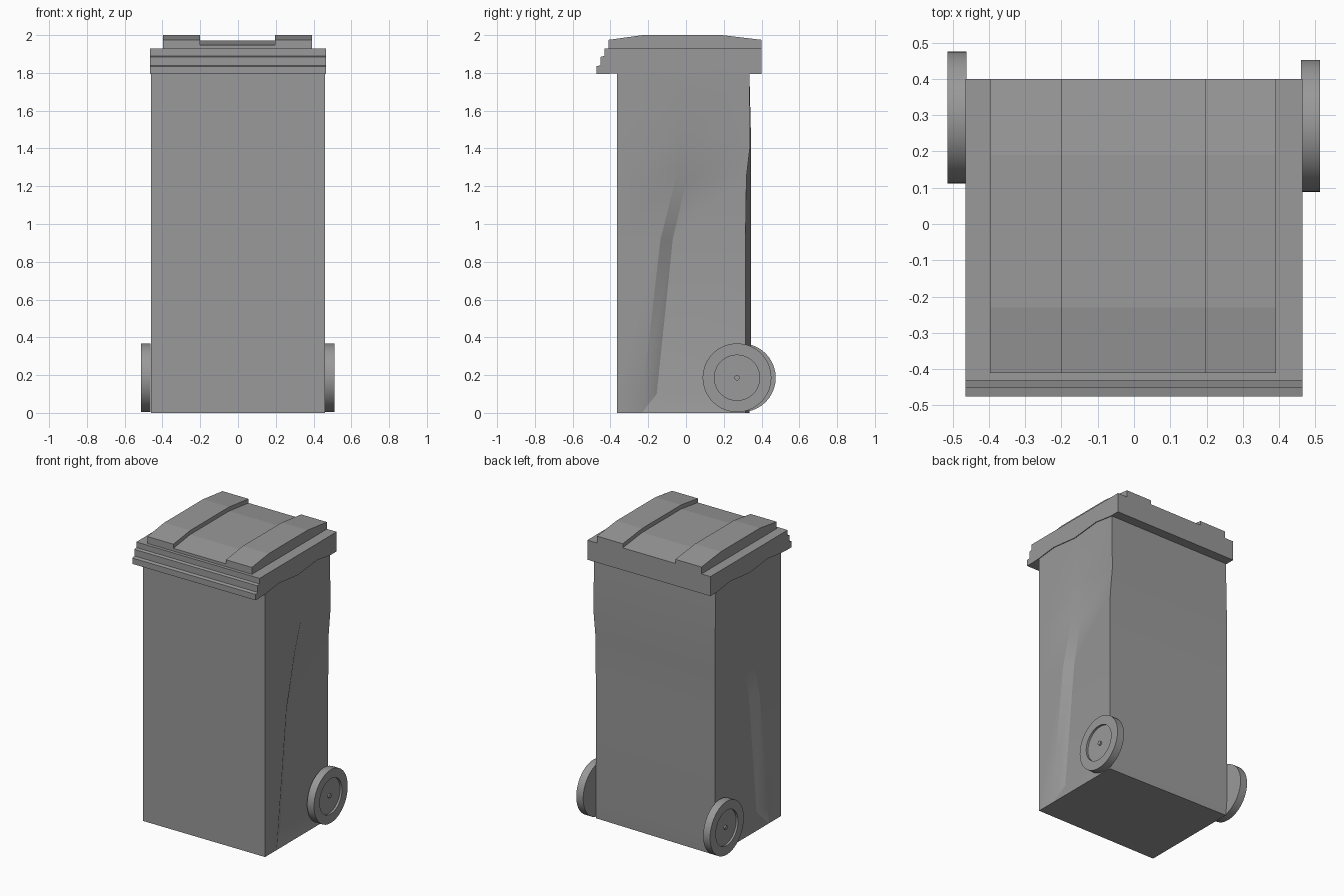
import bpy, bmesh, math

if "Cube" in bpy.data.objects:
    bpy.data.objects.remove(bpy.data.objects["Cube"])

grey = bpy.data.materials.new("bin_grey")
grey.use_nodes = True
colour = (0.32, 0.32, 0.32, 1)
grey.diffuse_color = colour
grey.node_tree.nodes["Principled BSDF"].inputs["Base Color"].default_value = colour


def finish(name, bm, smooth=None):
    bmesh.ops.recalc_face_normals(bm, faces=bm.faces[:])
    mesh = bpy.data.meshes.new(name)
    bm.to_mesh(mesh)
    bm.free()
    mesh.materials.append(grey)
    obj = bpy.data.objects.new(name, mesh)
    bpy.context.collection.objects.link(obj)
    if smooth:
        bpy.ops.object.select_all(action="DESELECT")
        obj.select_set(True)
        bpy.context.view_layer.objects.active = obj
        bpy.ops.object.shade_smooth_by_angle(angle=math.radians(smooth))
    return obj


def extrude_x(name, profile, x0, x1):
    """Solid whose (y, z) outline runs from x0 to x1."""
    bm = bmesh.new()
    face = bm.faces.new([bm.verts.new((x0, y, z)) for y, z in profile])
    moved = bmesh.ops.extrude_face_region(bm, geom=[face])["geom"]
    verts = [v for v in moved if isinstance(v, bmesh.types.BMVert)]
    bmesh.ops.translate(bm, verts=verts, vec=(x1 - x0, 0, 0))
    return finish(name, bm)


# Body: side columns of (y, z, inset), with a diagonal recess step in each side
levels = [0, 0.1, 0.92, 1.25, 1.42, 1.83]
step_outer = [(-0.24, 0, 0), (-0.228, 0.1, 0), (-0.135, 0.92, 0),
              (-0.04, 1.29, 0), (-0.02, 1.5, 0), (-0.02, 1.83, 0)]
step_inner = [(-0.235, 0, 0), (-0.155, 0.1, 0.035), (-0.07, 0.92, 0.035),
              (0, 1.22, 0.03), (0.04, 1.5, 0.004), (0.04, 1.83, 0)]
back_y = {1: [0.315, 0.315, 0.315, 0.32, 0.34, 0.335],
          -1: [0.335, 0.345, 0.345, 0.345, 0.345, 0.335]}

bm = bmesh.new()
sides = {}
for side in (1, -1):
    front = [(-0.365, z, 0) for z in levels]
    back = [(y, z, 0) for y, z in zip(back_y[side], levels)]
    sides[side] = []
    for column in (front, step_outer, step_inner, back):
        sides[side].append([bm.verts.new((side * (0.46 - d), y, z))
                            for y, z, d in column])
ring = sides[1] + sides[-1][::-1]
for i, a in enumerate(ring):
    b = ring[(i + 1) % len(ring)]
    for k in range(len(levels) - 1):
        bm.faces.new((a[k], b[k], b[k + 1], a[k + 1]))
for end in (0, -1):
    bm.faces.new([column[end] for column in ring])
finish("bin_body", bm, 25)

# Lid skirt with stepped front lip and wavy lower edge
skirt = [(-0.475, 1.795), (-0.475, 1.835), (-0.452, 1.84), (-0.452, 1.885),
         (-0.432, 1.89), (-0.432, 1.928), (0.4, 1.928), (0.4, 1.795),
         (0.33, 1.795), (0.19, 1.815), (-0.02, 1.793), (-0.22, 1.815),
         (-0.36, 1.798), (-0.41, 1.795)]
extrude_x("lid_skirt", skirt, -0.465, 0.465)


# Crowned lid top: sunken centre panel between two raised ribs
def crown(top):
    return [(-0.41, 1.92), (-0.41, top - 0.025), (-0.23, top), (0.19, top),
            (0.4, top - 0.025), (0.4, 1.92)]


extrude_x("lid_centre_panel", crown(1.972), -0.2, 0.197)
extrude_x("lid_rib_left", crown(2.0), 0.197, 0.392)
extrude_x("lid_rib_right", crown(2.0), -0.397, -0.2)


# Wheels: turned profile of (distance outwards, radius)
def wheel(name, side, inner_x, y):
    profile = [(0, 0), (0, 0.182), (0.052, 0.182), (0.052, 0.12),
               (0.038, 0.12), (0.038, 0.014), (0.048, 0.014), (0.048, 0)]
    bm = bmesh.new()
    verts = [bm.verts.new((side * (inner_x + d), y, 0.186 + r)) for d, r in profile]
    edges = [bm.edges.new(pair) for pair in zip(verts, verts[1:])]
    bmesh.ops.spin(bm, geom=verts + edges, cent=(0, y, 0.186), axis=(1, 0, 0),
                   angle=math.tau, steps=40)
    bmesh.ops.remove_doubles(bm, verts=bm.verts[:], dist=0.0005)
    finish(name, bm, 35)


wheel("wheel_left", 1, 0.46, 0.27)
wheel("wheel_right", -1, 0.462, 0.293)
